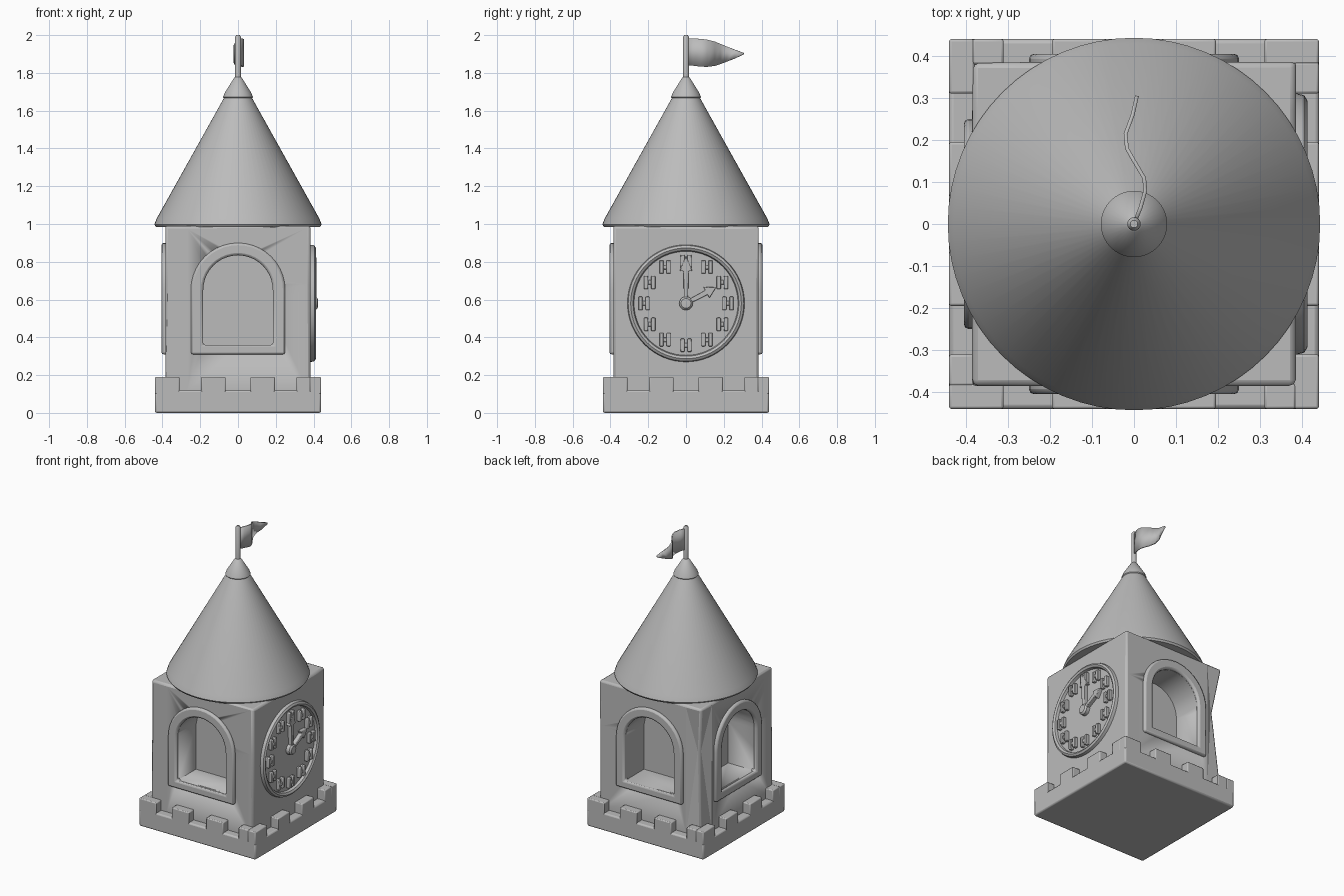
import bpy, bmesh, math
from mathutils import Matrix, Vector

if "Cube" in bpy.data.objects:
    bpy.data.objects.remove(bpy.data.objects["Cube"])

stone = bpy.data.materials.new("grey stone")
stone.diffuse_color = (0.5, 0.5, 0.5, 1)
stone.use_nodes = True
stone.node_tree.nodes["Principled BSDF"].inputs["Base Color"].default_value = stone.diffuse_color


def turn(deg):
    return Matrix.Rotation(math.radians(deg), 4, 'Z')


def finish(name, bm, mat=Matrix(), bevel=0.0, angle=35):
    bmesh.ops.recalc_face_normals(bm, faces=bm.faces)
    bm.transform(mat)
    me = bpy.data.meshes.new(name)
    bm.to_mesh(me)
    bm.free()
    me.materials.append(stone)
    ob = bpy.data.objects.new(name, me)
    bpy.context.collection.objects.link(ob)
    bpy.ops.object.select_all(action='DESELECT')
    ob.select_set(True)
    bpy.context.view_layer.objects.active = ob
    bpy.ops.object.shade_smooth_by_angle(angle=math.radians(angle))
    if bevel:
        b = ob.modifiers.new("soft edges", 'BEVEL')
        b.width, b.segments, b.limit_method = bevel, 2, 'ANGLE'
        b.angle_limit = math.radians(40)
    return ob


def add_box(bm, lo, hi):
    lo, hi = Vector(lo), Vector(hi)
    m = Matrix.Translation((lo + hi) / 2) @ Matrix.Diagonal((*(hi - lo), 1))
    bmesh.ops.create_cube(bm, size=1, matrix=m)


def lathe(name, profile, mat=Matrix(), steps=64):
    bm = bmesh.new()
    rings = []
    for r, h in profile:
        if r == 0:
            rings.append([bm.verts.new((0, 0, h))] * steps)
        else:
            rings.append([bm.verts.new((r * math.cos(a), r * math.sin(a), h))
                          for a in (2 * math.pi * i / steps for i in range(steps))])
    for a, b in zip(rings, rings[1:]):
        for i in range(steps):
            j = (i + 1) % steps
            bm.faces.new(dict.fromkeys((a[i], a[j], b[j], b[i])))
    return finish(name, bm, mat)


def add_prism(bm, pts, y0, y1):
    a = [bm.verts.new((x, y0, z)) for x, z in pts]
    b = [bm.verts.new((x, y1, z)) for x, z in pts]
    bm.faces.new(a)
    bm.faces.new(b[::-1])
    for i in range(len(pts)):
        j = (i + 1) % len(pts)
        bm.faces.new((a[i], a[j], b[j], b[i]))


def arch(r, bottom, centre=0.65, n=20):
    arc = [(r * math.cos(math.pi * i / n), centre + r * math.sin(math.pi * i / n)) for i in range(n + 1)]
    return [(-r, bottom), (r, bottom)] + arc


# Base slab and battlements
bm = bmesh.new()
add_box(bm, (-0.44, -0.44, 0), (0.44, 0.44, 0.12))
finish("base", bm, bevel=0.01)
bm = bmesh.new()
for side in range(4):
    part = bmesh.new()
    for x0, x1 in ((-0.44, -0.31), (-0.195, -0.065), (0.065, 0.195), (0.31, 0.385)):
        add_box(part, (x0, -0.44, 0.1), (x1, -0.38, 0.19))
    part.transform(turn(90 * side))
    tmp = bpy.data.meshes.new("tmp")
    part.to_mesh(tmp)
    part.free()
    bm.from_mesh(tmp)
    bpy.data.meshes.remove(tmp)
finish("battlements", bm, bevel=0.006)

# Tower body with one pinched corner
bm = bmesh.new()
add_box(bm, (-0.385, -0.385, 0.1), (0.385, 0.385, 0.99))
for co, no in (((0, 0, 0.68), (0, 0, 1)), ((-0.27, 0, 0), (1, 0, 0)), ((0, 0.27, 0), (0, 1, 0))):
    bmesh.ops.bisect_plane(bm, geom=bm.verts[:] + bm.edges[:] + bm.faces[:], plane_co=co, plane_no=no)
for v in bm.verts:
    if v.co.x < -0.38 and v.co.y > 0.38 and abs(v.co.z - 0.68) < 0.01:
        v.co += Vector((0.04, -0.04, 0))
bmesh.ops.triangulate(bm, faces=bm.faces)
body = finish("tower_body", bm, bevel=0.014, angle=25)

# Arched window niches and frames on front, back and left
bm = bmesh.new()
add_prism(bm, arch(0.184, 0.36), -0.6, -0.19)
for k, deg in enumerate((0, 180, -90)):
    cb = bm.copy()
    cutter = finish("niche_cutter_%d" % k, cb, turn(deg))
    cutter.hide_render = True
    cutter.hide_set(True)
    cut = body.modifiers.new("niche", 'BOOLEAN')
    cut.object, cut.operation, cut.solver = cutter, 'DIFFERENCE', 'EXACT'

    fb = bmesh.new()
    loops = [[fb.verts.new((x, y, z)) for x, z in pts] for pts, y in (
        (arch(0.25, 0.31), -0.36), (arch(0.25, 0.31), -0.405),
        (arch(0.185, 0.36), -0.405), (arch(0.185, 0.36), -0.36))]
    for i in range(4):
        a, b = loops[i], loops[(i + 1) % 4]
        for p in range(len(a)):
            q = (p + 1) % len(a)
            if (a[p].co - a[q].co).length > 1e-5:
                fb.faces.new((a[p], a[q], b[q], b[p]))
    bmesh.ops.remove_doubles(fb, verts=fb.verts, dist=1e-5)
    finish("window_frame_%d" % k, fb, turn(deg), bevel=0.012)
bm.free()

# Clock dial and rim on the right side
dial = turn(90) @ Matrix.Translation((0, 0, 0.58))
lathe("clock_dial", [(0, 0.388), (0.275, 0.388), (0.28, 0.405), (0.293, 0.413),
                     (0.306, 0.405), (0.31, 0.39), (0.31, 0.36), (0, 0.36)],
      dial @ Matrix.Rotation(math.radians(90), 4, 'X'))

# Raised hour marks: paired bars
bm = bmesh.new()
for h in range(12):
    a = math.radians(30 * h)
    x, z = 0.222 * math.sin(a), 0.222 * math.cos(a)
    for dx in (-0.019, 0.019):
        add_box(bm, (x + dx - 0.011, -0.412, z - 0.035), (x + dx + 0.011, -0.38, z + 0.035))
    add_box(bm, (x - 0.009, -0.41, z - 0.012), (x + 0.009, -0.38, z + 0.012))
finish("hour_marks", bm, dial, bevel=0.004)

# Clock hands and hub
for name, length, deg in (("minute_hand", 0.25, 0), ("hour_hand", 0.18, 62)):
    bm = bmesh.new()
    tip = length * 0.68
    add_prism(bm, [(-0.011, 0), (0.011, 0), (0.013, tip), (0.034, tip), (0, length),
                   (-0.034, tip), (-0.013, tip)], -0.415, -0.38)
    finish(name, bm, dial @ Matrix.Rotation(math.radians(deg), 4, 'Y'), bevel=0.004)
lathe("clock_hub", [(0, 0.38), (0.036, 0.38), (0.036, 0.412), (0.026, 0.422), (0, 0.424)],
      dial @ Matrix.Rotation(math.radians(90), 4, 'X'), 24)

# Conical roof, cap and pole
lathe("roof", [(0, 0.985), (0.435, 0.985), (0.443, 0.997), (0.43, 1.03), (0.07, 1.675), (0, 1.675)])
lathe("roof_cap", [(0, 1.66), (0.07, 1.66), (0.079, 1.672), (0.07, 1.695), (0.02, 1.775), (0, 1.785)], steps=32)
lathe("flag_pole", [(0, 1.75), (0.016, 1.75), (0.016, 1.99), (0.009, 2.0), (0, 2.0)], steps=16)

# Wavy pennant: y, x sway, bottom, top
bm = bmesh.new()
rows = []
for y, x, lo, hi in ((0.0, 0.0, 1.84, 1.982), (0.04, 0.016, 1.838, 1.982), (0.08, 0.027, 1.833, 1.98),
                     (0.11, 0.024, 1.832, 1.976), (0.15, 0.0, 1.837, 1.966), (0.18, -0.017, 1.846, 1.954),
                     (0.215, -0.02, 1.859, 1.94), (0.26, -0.003, 1.877, 1.922), (0.305, 0.007, 1.898, 1.906)):
    rows.append([bm.verts.new((x, y, lo)), bm.verts.new((x, y, hi))])
for a, b in zip(rows, rows[1:]):
    bm.faces.new((a[0], b[0], b[1], a[1]))
flag = finish("flag", bm, angle=60)
thick = flag.modifiers.new("thickness", 'SOLIDIFY')
thick.thickness, thick.offset = 0.009, 0
